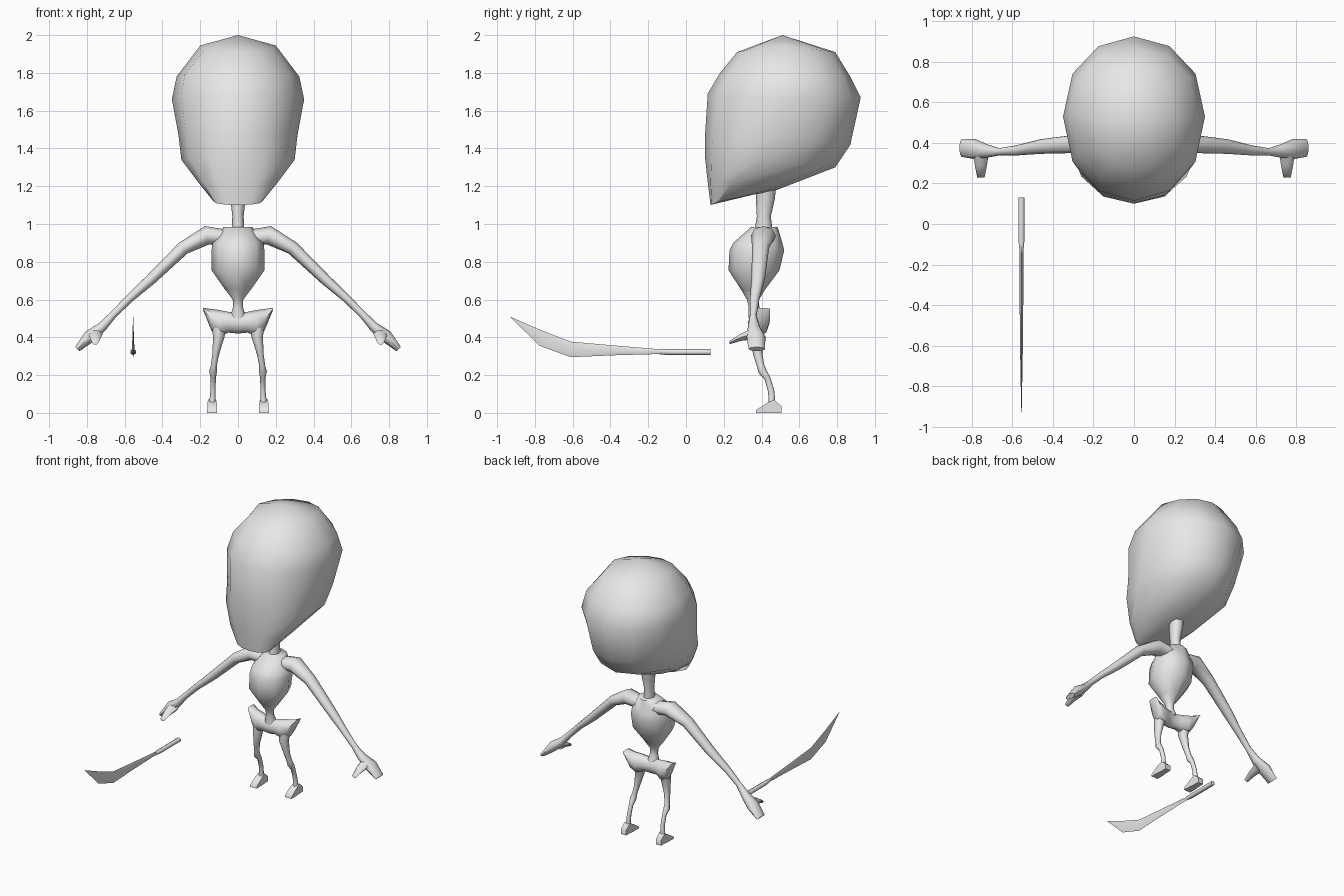
import bpy, bmesh, math
from mathutils import Vector

grey = bpy.data.materials.new("plain_grey")
grey.diffuse_color = (0.8, 0.8, 0.8, 1)


def loft(name, rings, mirror=False, sharp=65):
    """Skin a list of equal-sized point rings and cap both ends."""
    bm = bmesh.new()
    loops = [[bm.verts.new(p) for p in ring] for ring in rings]
    n = len(loops[0])
    for a, b in zip(loops, loops[1:]):
        for i in range(n):
            j = (i + 1) % n
            bm.faces.new((a[i], a[j], b[j], b[i]))
    bm.faces.new(loops[0])
    bm.faces.new(loops[-1])
    bmesh.ops.remove_doubles(bm, verts=bm.verts, dist=0.0005)
    bmesh.ops.recalc_face_normals(bm, faces=bm.faces)
    mesh = bpy.data.meshes.new(name)
    bm.to_mesh(mesh)
    bm.free()
    mesh.materials.append(grey)
    ob = bpy.data.objects.new(name, mesh)
    bpy.context.collection.objects.link(ob)
    bpy.ops.object.select_all(action='DESELECT')
    ob.select_set(True)
    bpy.context.view_layer.objects.active = ob
    bpy.ops.object.shade_smooth_by_angle(angle=math.radians(sharp))
    if mirror:
        mod = ob.modifiers.new("mirror", 'MIRROR')
        mod.use_mirror_merge = False
    return ob


def tube(name, stations, ref, along=None, sides=8, box=False, mirror=False, sharp=65):
    """Stations are (x, y, z, radius along ref, radius across ref)."""
    ref = Vector(ref)
    pts = [Vector(s[:3]) for s in stations]
    turn = math.pi / sides if box else 0
    grow = 1 / math.cos(turn)
    rings = []
    for i, s in enumerate(stations):
        t = Vector(along) if along else pts[min(i + 1, len(pts) - 1)] - pts[max(i - 1, 0)]
        across = t.cross(ref).normalized()
        ring = []
        for k in range(sides):
            a = 2 * math.pi * k / sides + turn
            ring.append(pts[i] + ref * (s[3] * grow * math.cos(a))
                        + across * (s[4] * grow * math.sin(a)))
        rings.append(ring)
    return loft(name, rings, mirror, sharp)


X, Y, Z = (1, 0, 0), (0, 1, 0), (0, 0, 1)

# Head: each level has front (y, z), side (x, y, z) and back (y, z)
levels = [
    ((.13, 1.10), (.13, .18, 1.12), (.38, 1.16)),
    ((.115, 1.22), (.21, .24, 1.22), (.48, 1.18)),
    ((.10, 1.36), (.30, .39, 1.34), (.79, 1.30)),
    ((.10, 1.46), (.315, .46, 1.47), (.87, 1.42)),
    ((.115, 1.69), (.35, .53, 1.66), (.925, 1.67)),
    ((.18, 1.80), (.325, .54, 1.78), (.87, 1.78)),
    ((.27, 1.91), (.20, .52, 1.945), (.79, 1.91)),
    ((.51, 2.0), (.0, .51, 2.0), (.51, 2.0)),
]
rings = []
for front, side, back in levels:
    ring = []
    for k in range(12):
        a = 2 * math.pi * k / 12
        s, c = math.sin(a), math.cos(a)
        end = front if c > 0 else back
        w = abs(c) ** 0.9 if abs(c) > 1e-6 else 0
        ring.append((side[0] * s, side[1] + (end[0] - side[1]) * w,
                     side[2] + (end[1] - side[2]) * w))
    rings.append(ring)
loft("head", rings)

# Neck and ribcage
tube("neck", [(0, .425, 1.22, .05, .055), (0, .42, 1.13, .04, .05),
              (0, .412, 1.04, .03, .037), (0, .41, .95, .035, .05)], X, Z)
tube("ribcage", [(0, .415, .985, .075, .07), (0, .38, .90, .135, .13),
                 (0, .375, .86, .14, .145), (0, .36, .755, .14, .135),
                 (0, .355, .655, .07, .065), (0, .355, .60, .028, .032),
                 (0, .36, .56, .026, .028), (0, .37, .50, .045, .04)], X, Z)

# Pelvis with flared wing tips
half = [(.05, .375, .48, .047, .055), (.10, .385, .475, .057, .07),
        (.14, .395, .492, .05, .058), (.185, .41, .55, .036, .006)]
pelvis = [(-x, y, z, a, b) for x, y, z, a, b in reversed(half)]
pelvis += [(0, .37, .475, .042, .055)] + half
tube("pelvis", pelvis, Y, X)

# Arms: shoulder, elbow, wrist and flattened hand
tube("arm", [(.03, .42, .925, .055, .04), (.165, .41, .94, .065, .05),
             (.29, .395, .872, .045, .036), (.46, .382, .708, .036, .029),
             (.58, .363, .60, .025, .021), (.665, .356, .515, .018, .02),
             (.72, .36, .455, .032, .026), (.785, .37, .405, .05, .034),
             (.85, .375, .338, .044, .016)], Y, mirror=True)
tube("thumb", [(.755, .36, .42, .04, .035), (.755, .29, .40, .03, .022),
               (.755, .23, .372, .018, .01)], X, Y, sides=6, mirror=True)

# Legs: thigh, knee, shin and ankle
tube("leg", [(.10, .385, .47, .04, .045), (.102, .37, .40, .03, .035),
             (.118, .38, .31, .018, .024), (.128, .395, .25, .016, .02),
             (.132, .405, .22, .021, .022), (.131, .43, .185, .014, .016),
             (.132, .45, .12, .013, .017), (.135, .455, .07, .016, .017),
             (.136, .455, .03, .02, .02)], X, mirror=True)
tube("foot", [(.137, .505, .018, .02, .018), (.137, .465, .035, .021, .035),
              (.137, .425, .025, .025, .025), (.137, .37, .007, .026, .007)],
     X, Y, sides=4, box=True, mirror=True)

# Curved blade and its grip
tube("blade_grip", [(-.555, .13, .322, .014, .014), (-.555, -.09, .322, .014, .014),
                    (-.555, -.14, .324, .009, .012)], X, Y, sides=6, box=True)
tube("blade", [(-.555, -.13, .324, .009, .012), (-.555, -.38, .331, .009, .026),
               (-.555, -.61, .336, .007, .041), (-.555, -.775, .398, .004, .043),
               (-.555, -.93, .508, .001, .001)], X, Y, sides=4)
